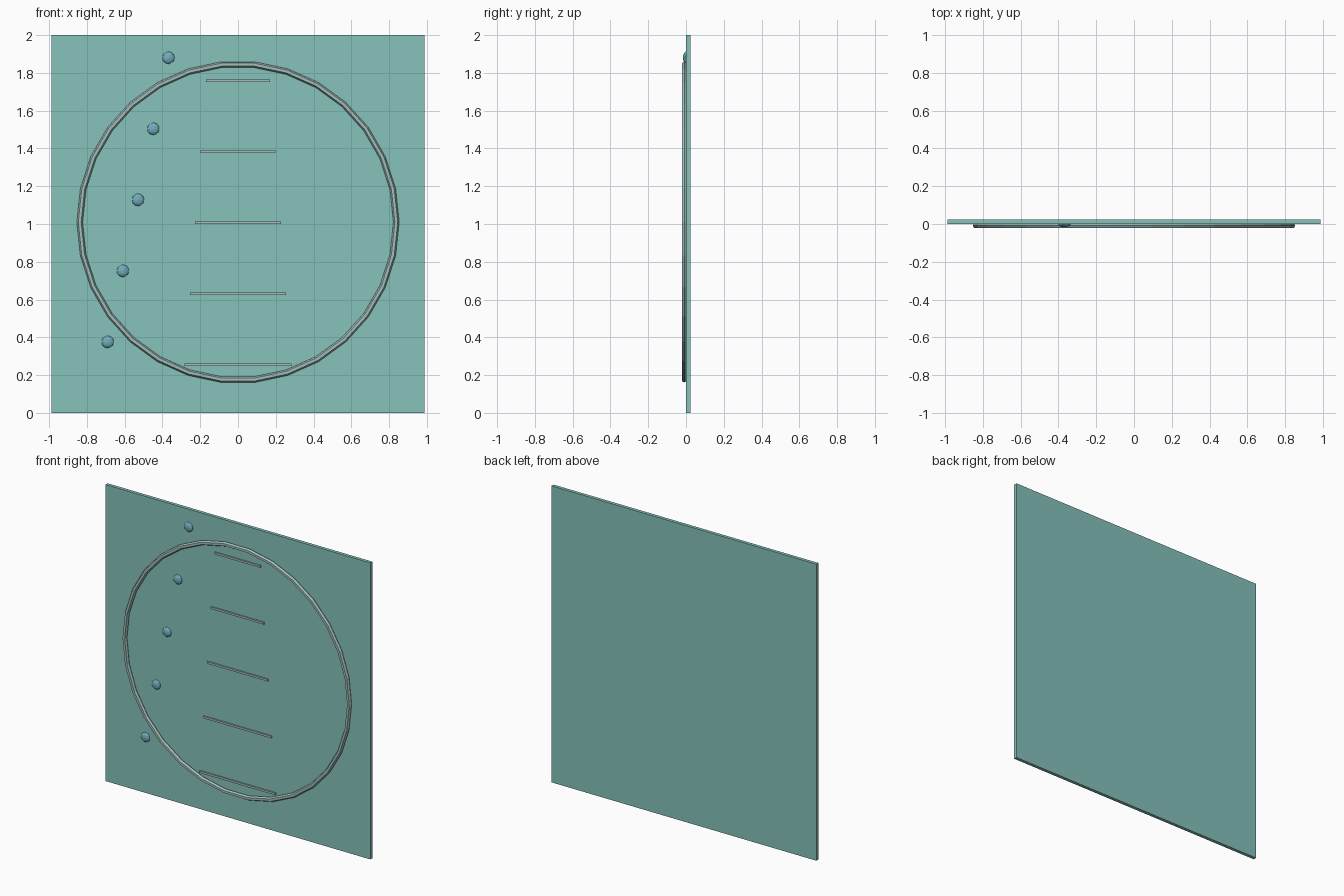
import bpy
from math import pi

if "Cube" in bpy.data.objects:
    bpy.data.objects.remove(bpy.data.objects["Cube"])


def material(name, rgb):
    m = bpy.data.materials.new(name)
    m.diffuse_color = (*rgb, 1)
    m.use_nodes = True
    m.node_tree.nodes["Principled BSDF"].inputs["Base Color"].default_value = m.diffuse_color
    return m


teal = material("teal_panel", (0.24, 0.54, 0.50))
trim = material("pale_trim", (0.36, 0.52, 0.50))
blue = material("blue_stud", (0.16, 0.42, 0.50))


def finish(name, mat):
    ob = bpy.context.object
    ob.name = name
    ob.data.materials.append(mat)
    return ob


def box(name, x, y, z, mat):
    """Box from (min, max) ranges."""
    mid = [(a + b) / 2 for a, b in (x, y, z)]
    bpy.ops.mesh.primitive_cube_add(size=1, location=mid)
    ob = finish(name, mat)
    ob.scale = [b - a for a, b in (x, y, z)]
    return ob


# flat square panel
box("panel", (-0.988, 0.988), (0.0, 0.0225), (0, 2), teal)

# faceted ring on the front face
bpy.ops.mesh.primitive_torus_add(
    major_segments=30, minor_segments=6, major_radius=0.838, minor_radius=0.0155,
    location=(0, -0.009, 1.01), rotation=(pi / 2, 0, 0))
finish("ring", trim)

for i in range(5):
    # horizontal bars, shorter towards the top
    half = 0.283 - 0.0283 * i
    z = 0.255 + 0.376 * i
    box(f"bar_{i + 1}", (-half, half), (-0.009, 0.004), (z - 0.007, z + 0.007), trim)

    # slanted row of flattened studs
    bpy.ops.mesh.primitive_ico_sphere_add(
        subdivisions=2, radius=0.033,
        location=(-0.69 + 0.0805 * i, 0, 0.376 + 0.376 * i))
    finish(f"stud_{i + 1}", blue).scale = (1, 0.5, 1)
